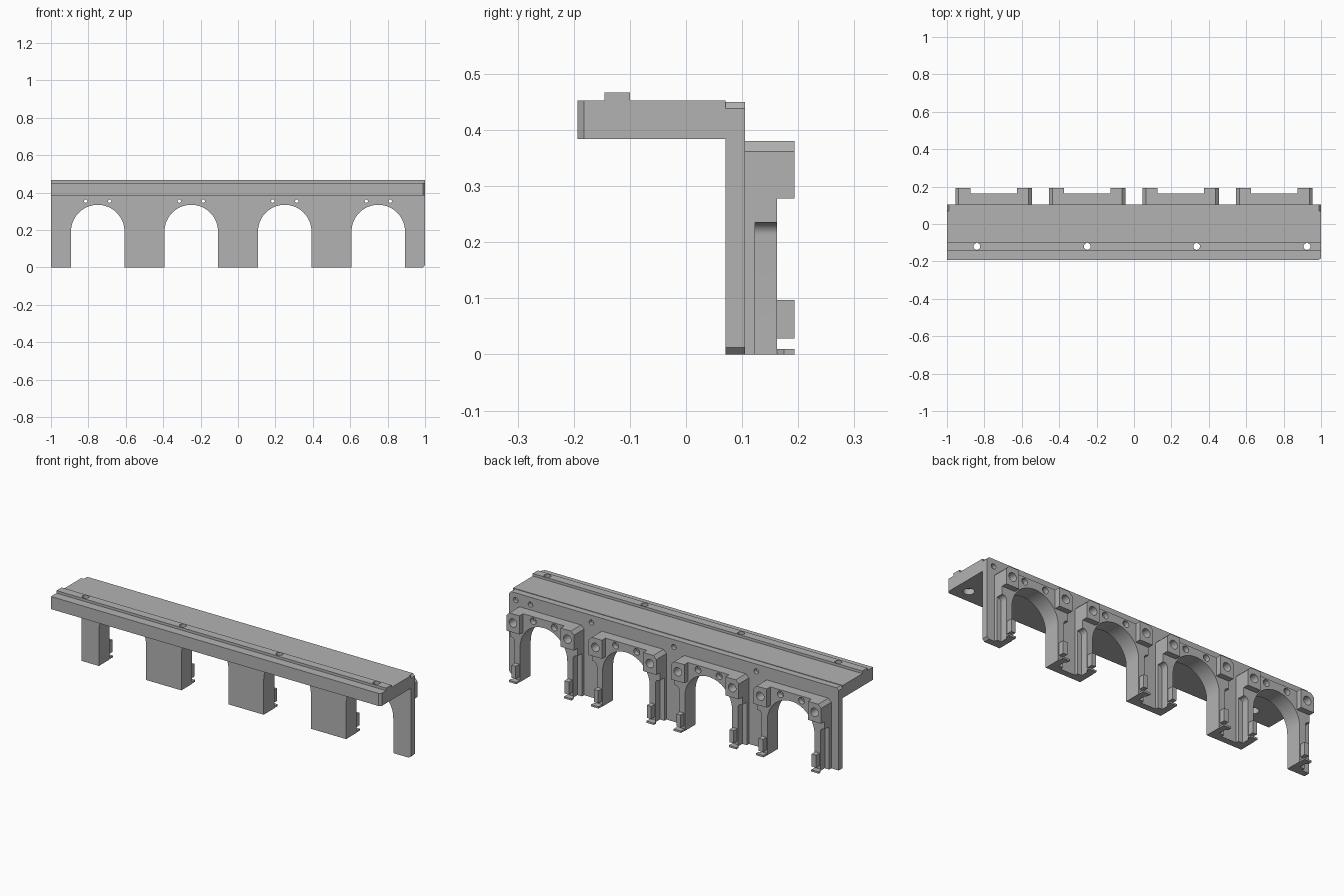
import bpy, bmesh, math
from mathutils import Vector

if "Cube" in bpy.data.objects:
    bpy.data.objects.remove(bpy.data.objects["Cube"])

grey = bpy.data.materials.new("plain grey")
grey.diffuse_color = (0.45, 0.45, 0.45, 1)
grey.use_nodes = True
grey.node_tree.nodes["Principled BSDF"].inputs["Base Color"].default_value = grey.diffuse_color


def prism(name, pts, axis, lo, hi):
    """Extrude a 2D outline: axis 'y' takes (x, z) points, axis 'z' takes (x, y)."""
    def place(p, d):
        return Vector((p[0], d, p[1])) if axis == 'y' else Vector((p[0], p[1], d))
    bm = bmesh.new()
    a = [bm.verts.new(place(p, lo)) for p in pts]
    b = [bm.verts.new(place(p, hi)) for p in pts]
    bm.faces.new(a)
    bm.faces.new(b[::-1])
    for i in range(len(pts)):
        j = (i + 1) % len(pts)
        bm.faces.new((a[i], b[i], b[j], a[j]))
    bmesh.ops.recalc_face_normals(bm, faces=bm.faces)
    me = bpy.data.meshes.new(name)
    bm.to_mesh(me)
    bm.free()
    me.materials.append(grey)
    ob = bpy.data.objects.new(name, me)
    bpy.context.collection.objects.link(ob)
    return ob


def rect(x0, x1, v0, v1):
    return [(x0, v0), (x1, v0), (x1, v1), (x0, v1)]


def hole(x, v, r, axis, lo, hi, n=24):
    pts = [(x + r * math.cos(2 * math.pi * i / n), v + r * math.sin(2 * math.pi * i / n))
           for i in range(n)]
    return prism("cutter", pts, axis, lo, hi)


def combine(ob, tools, op):
    bpy.context.view_layer.objects.active = ob
    for t in tools:
        m = ob.modifiers.new("bool", 'BOOLEAN')
        m.operation, m.solver, m.object = op, 'EXACT', t
        bpy.ops.object.modifier_apply(modifier=m.name)
        bpy.data.objects.remove(t, do_unlink=True)


def smooth(ob):
    bpy.ops.object.select_all(action='DESELECT')
    ob.select_set(True)
    bpy.context.view_layer.objects.active = ob
    bpy.ops.object.shade_smooth_by_angle(angle=math.radians(30))


R, ZC = 0.143, 0.192          # arch radius and spring height
CENTRES = (-0.75, -0.25, 0.25, 0.75)


def arch(cx, n=32):
    arc = [(cx - R * math.cos(math.pi * i / n), ZC + R * math.sin(math.pi * i / n))
           for i in range(n + 1)]
    return [(cx - R, 0)] + arc + [(cx + R, 0)]


# Back wall with four arches, clipped corners and holes
c = 0.012
outline = [(-1, 0)]
for cx in CENTRES:
    outline += arch(cx)
outline += [(1 - c, 0), (1, c), (1, 0.45 - c), (1 - c, 0.45), (-1 + c, 0.45), (-1, 0.45 - c)]
wall = prism("arched_wall", outline, 'y', 0.07, 0.105)
tools = [hole(cx + s * 0.064, 0.355, 0.009, 'y', 0.05, 0.12, 16)
         for cx in CENTRES for s in (-1, 1)]
tools += [hole(x, 0.41, 0.014, 'y', 0.085, 0.12) for x in (-0.5, 0, 0.5, 0.87, 0.96)]
combine(wall, tools, 'DIFFERENCE')
smooth(wall)

# Top shelf with ridge and counterbored screw holes
shelf = prism("top_shelf", [(-1, 0.07), (-1, -0.193), (1 - c, -0.193), (1, -0.182), (1, 0.07)],
              'z', 0.384, 0.453)
combine(shelf, [prism("ridge", rect(-1, 1, -0.145, -0.10), 'z', 0.44, 0.467)], 'UNION')
tools = []
for x in (-0.84, -0.25, 0.335, 0.925):
    tools += [hole(x, -0.12, 0.018, 'z', 0.3, 0.5), hole(x, -0.12, 0.028, 'z', 0.3, 0.415)]
combine(shelf, tools, 'DIFFERENCE')
smooth(shelf)

# Bracket frame behind each arch: flange, narrower legs, corner bosses, clips, feet
W, H, k, L, f = 0.205, 0.38, 0.018, 0.178, 0.022
top = [(W - k, H), (-W + k, H), (-W, H - k)]
frame = prism("arch_frame", [(-W, 0)] + arch(0) + [(W, 0), (W, H - k)] + top, 'y', 0.105, 0.123)
fillet = [(L + f - f * math.cos(t), 0.235 - f + f * math.sin(t))
          for t in (math.pi / 2 * i / 8 for i in range(9))]
side = [(L, 0)] + fillet + [(W, 0.235)]
left = [(-x, z) for x, z in reversed(side)]
parts = [prism("legs", arch(0) + side + [(W, H - k)] + top + left, 'y', 0.115, 0.162)]
for s in (-1, 1):
    boss = [(0.125, 0.278), (W, 0.278), (W, H - k), (W - k, H), (0.125, H)]
    parts.append(prism("boss", [(s * x, z) for x, z in boss], 'y', 0.15, 0.193))
    parts.append(prism("clip", rect(*sorted((s * 0.148, s * 0.174)), 0.028, 0.097), 'y', 0.15, 0.193))
    foot = [(0.145, 0.15), (L, 0.15), (L, 0.162), (0.19, 0.175), (0.19, 0.193), (0.145, 0.193)]
    parts.append(prism("foot", [(s * x, y) for x, y in foot], 'z', 0, 0.01))
combine(frame, parts, 'UNION')
tools = []
for s in (-1, 1):
    tools += [hole(s * 0.064, 0.355, 0.009, 'y', 0.09, 0.2, 16),
              hole(s * 0.064, 0.355, 0.018, 'y', 0.135, 0.2),
              hole(s * 0.165, 0.33, 0.023, 'y', 0.14, 0.2)]
combine(frame, tools, 'DIFFERENCE')
smooth(frame)
frame.location.x = CENTRES[0]
for i, cx in enumerate(CENTRES[1:]):
    copy = frame.copy()
    copy.name = f"arch_frame_{i + 2}"
    copy.location.x = cx
    bpy.context.collection.objects.link(copy)
